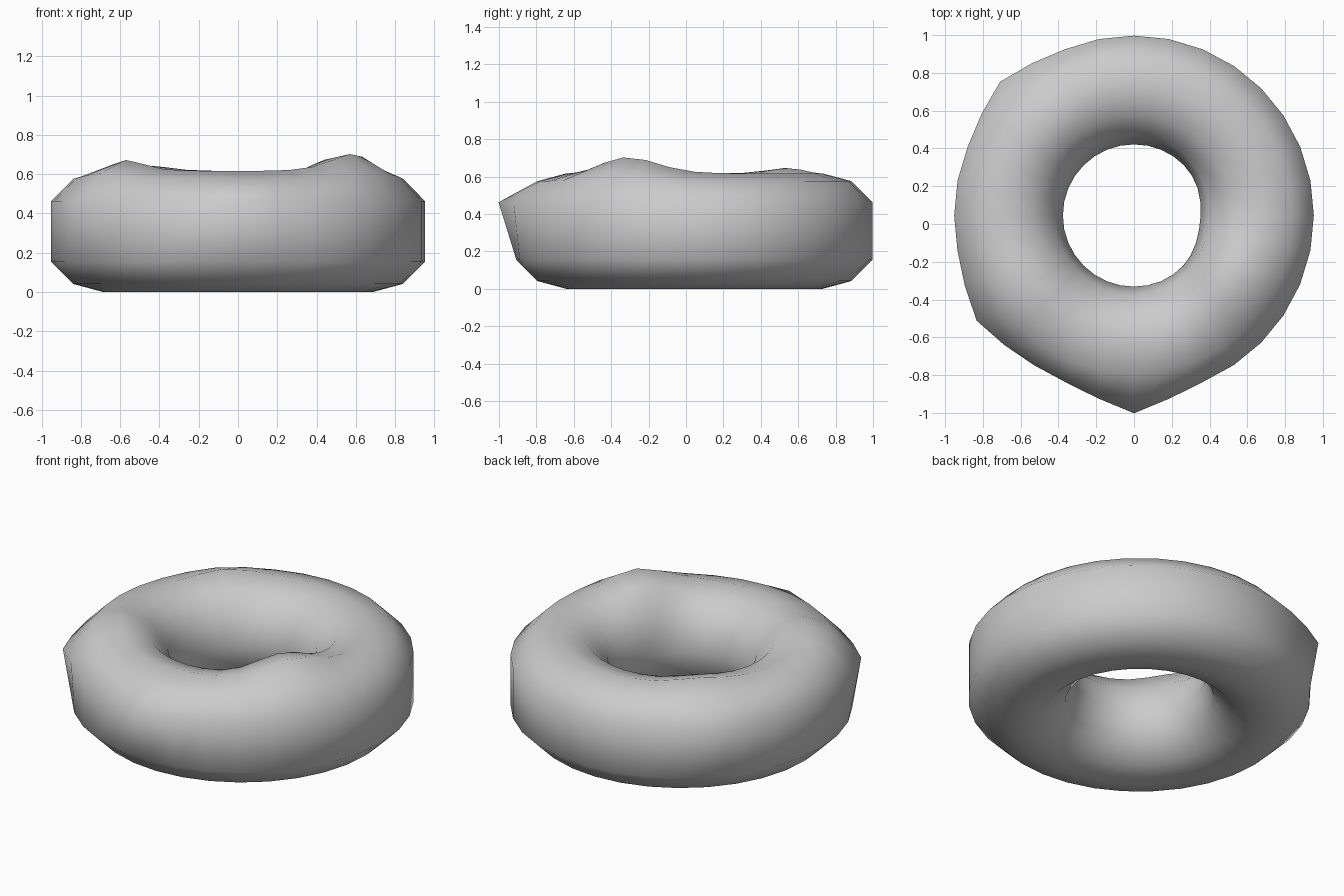
import bpy, bmesh
from math import sin, cos, pi, exp, radians, hypot

if "Cube" in bpy.data.objects:
    bpy.data.objects.remove(bpy.data.objects["Cube"])

MAJOR, R, r, CY = 32, 0.685, 0.3085, 0.045

# cross-section: 12-gon with its outermost corner removed (flat outer wall)
profile = [(R + r * cos(radians(a)), r + r * sin(radians(a))) for a in range(30, 331, 30)]
P = len(profile)

# top lumps: x, y, height, spread
lumps = [(0.50, -0.26, 0.105, 0.16), (-0.57, -0.34, 0.055, 0.14), (-0.45, 0.52, 0.03, 0.13)]
# outward tugs on the upper outer edge: x, y, distance
tugs = [(0.0, -0.905, 0.095), (-0.79, -0.485, 0.05), (-0.673, 0.718, 0.05)]

bm = bmesh.new()
rings = []
for i in range(MAJOR):
    t = 2 * pi * i / MAJOR
    rings.append([bm.verts.new((p * cos(t), p * sin(t) + CY, z)) for p, z in profile])
for i in range(MAJOR):
    a, b = rings[i], rings[(i + 1) % MAJOR]
    for j in range(P):
        k = (j + 1) % P
        bm.faces.new((a[j], b[j], b[k], a[k]))

# sculpted irregularities
for v in bm.verts:
    x, y, z = v.co
    rad = hypot(x, y - CY)
    if z > r + 0.1 and rad < 0.9:
        for lx, ly, h, s in lumps:
            v.co.z += h * exp(-((x - lx) ** 2 + (y - ly) ** 2) / (2 * s * s))
    if rad > 0.9 and z > r:
        for px, py, d in tugs:
            w = d * exp(-((x - px) ** 2 + (y - py) ** 2) / (2 * 0.13 ** 2))
            v.co.x += w * x / rad
            v.co.y += w * (y - CY) / rad
    # inner rim swells slightly beside the main lump
    if rad < 0.45:
        w = 0.025 * exp(-((x - 0.38) ** 2 + y ** 2) / (2 * 0.15 ** 2))
        v.co.x -= w

bmesh.ops.recalc_face_normals(bm, faces=bm.faces)
for f in bm.faces:
    f.smooth = True
mesh = bpy.data.meshes.new("ring_body")
bm.to_mesh(mesh)
bm.free()
ring = bpy.data.objects.new("ring_body", mesh)
bpy.context.collection.objects.link(ring)
